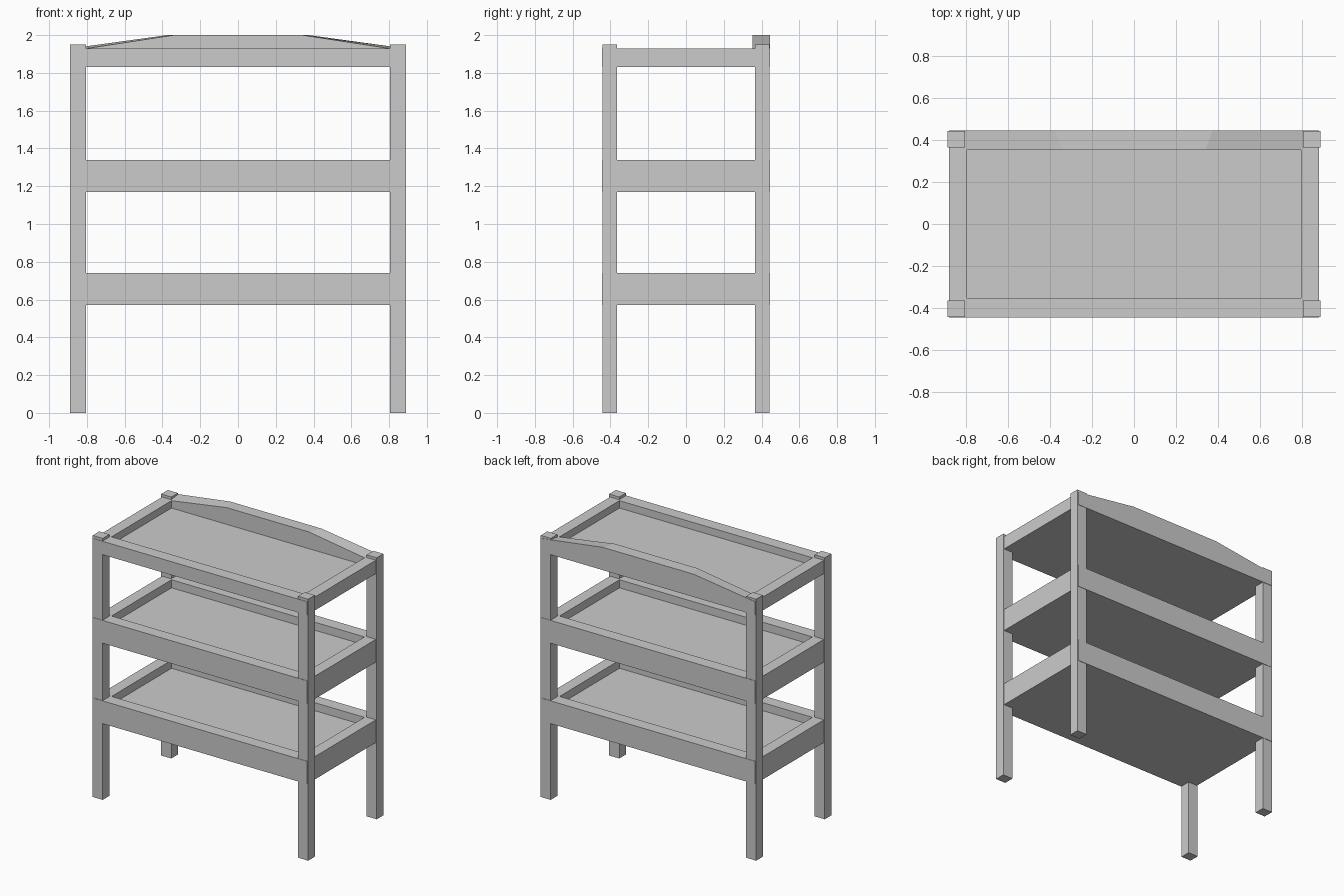
import bpy, bmesh

if "Cube" in bpy.data.objects:
    bpy.data.objects.remove(bpy.data.objects["Cube"])

OX, OY = 0.882, 0.446   # tray outer half size
IX, IY = 0.796, 0.353   # tray inner half size


def finish(bm, name):
    bmesh.ops.recalc_face_normals(bm, faces=bm.faces)
    me = bpy.data.meshes.new(name)
    bm.to_mesh(me)
    bm.free()
    ob = bpy.data.objects.new(name, me)
    bpy.context.collection.objects.link(ob)
    return ob


def box(x0, x1, y0, y1, z0, z1):
    bm = bmesh.new()
    bmesh.ops.create_cube(bm, size=1)
    for v in bm.verts:
        v.co.x = x1 if v.co.x > 0 else x0
        v.co.y = y1 if v.co.y > 0 else y0
        v.co.z = z1 if v.co.z > 0 else z0
    return bm


def tray(name, z0, z1, depth, crest=None):
    bm = box(-OX, OX, -OY, OY, z0, z1)
    top = max(bm.faces, key=lambda f: f.calc_center_median().z)
    # rim, then recessed floor
    bmesh.ops.inset_individual(bm, faces=[top], thickness=0.05)
    for v in top.verts:
        v.co.x = IX if v.co.x > 0 else -IX
        v.co.y = IY if v.co.y > 0 else -IY
    floor = bmesh.ops.extrude_discrete_faces(bm, faces=[top])["faces"][0]
    for v in floor.verts:
        v.co.z = z1 - depth
    # walls between rim and floor
    bmesh.ops.bridge_loops(bm, edges=[e for e in bm.edges if e.is_boundary]) \
        if any(e.is_boundary for e in bm.edges) else None
    # raised middle of the back rim
    if crest:
        edges = [e for e in bm.edges
                 if all(v.co.y > IY - 0.01 and v.co.z > z1 - 0.001 for v in e.verts)
                 and abs(e.verts[0].co.x - e.verts[1].co.x) > 1]
        bmesh.ops.subdivide_edges(bm, edges=edges, cuts=2)
        for v in bm.verts:
            if abs(v.co.x) < 0.5 and v.co.z > z1 - 0.001:
                half = 0.375 if v.co.y > 0.4 else 0.34
                v.co.x = half if v.co.x > 0 else -half
                v.co.z = crest
    return finish(bm, name)


# three trays
tray("lower_tray", 0.57, 0.74, 0.06)
tray("middle_tray", 1.17, 1.34, 0.06)
tray("top_tray", 1.83, 1.93, 0.055, crest=2.0)

# four square legs
for sx, side in ((-1, "left"), (1, "right")):
    for sy, end in ((-1, "front"), (1, "back")):
        xs = sorted((sx * 0.806, sx * 0.889))
        ys = sorted((sy * 0.365, sy * 0.443))
        finish(box(*xs, *ys, 0, 1.95), f"{end}_{side}_leg")
